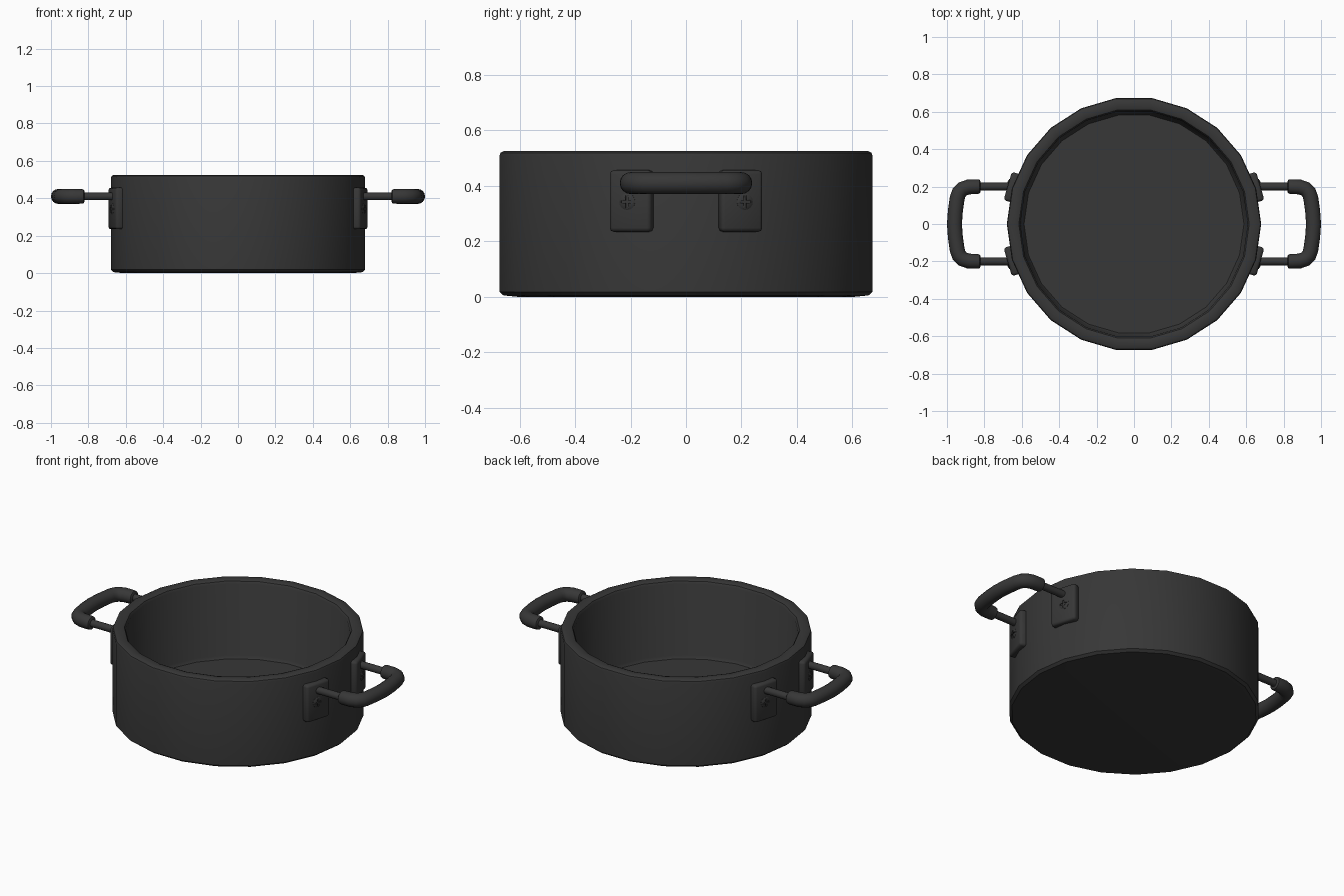
import bpy, bmesh, math
from mathutils import Vector, Matrix

if "Cube" in bpy.data.objects:
    bpy.data.objects.remove(bpy.data.objects["Cube"])

dark = bpy.data.materials.new("dark_metal")
dark.diffuse_color = (0.038, 0.038, 0.038, 1)
dark.use_nodes = True
dark.node_tree.nodes["Principled BSDF"].inputs["Base Color"].default_value = dark.diffuse_color


def finish(name, bm, mirror=None, angle=35):
    bmesh.ops.recalc_face_normals(bm, faces=bm.faces)
    me = bpy.data.meshes.new(name)
    bm.to_mesh(me)
    bm.free()
    ob = bpy.data.objects.new(name, me)
    bpy.context.collection.objects.link(ob)
    me.materials.append(dark)
    bpy.ops.object.select_all(action='DESELECT')
    ob.select_set(True)
    bpy.context.view_layer.objects.active = ob
    bpy.ops.object.shade_smooth_by_angle(angle=math.radians(angle))
    if mirror:
        add_mirror(ob, mirror)
    return ob


def add_mirror(ob, axes):
    m = ob.modifiers.new("mirror", 'MIRROR')
    m.use_axis = axes
    m.use_mirror_merge = False


def lathe(profile, n):
    """Revolve (radius, z) points about z; the end rings are capped."""
    bm = bmesh.new()
    rings = [[bm.verts.new((r * math.cos(2 * math.pi * i / n),
                            r * math.sin(2 * math.pi * i / n), z)) for i in range(n)]
             for r, z in profile]
    skin(bm, rings)
    return bm


def skin(bm, rings):
    n = len(rings[0])
    for a, b in zip(rings, rings[1:]):
        for i in range(n):
            j = (i + 1) % n
            bm.faces.new((a[i], a[j], b[j], b[i]))
    bm.faces.new(rings[0][::-1])
    bm.faces.new(rings[-1])


def tube(path, z, n=14):
    """Sweep a circle along (x, y, radius) points lying at height z."""
    bm = bmesh.new()
    pts = [Vector((x, y, z)) for x, y, r in path]
    rings = []
    for k, p in enumerate(pts):
        into = (p - pts[k - 1]).normalized() if k else Vector()
        out = (pts[k + 1] - p).normalized() if k < len(pts) - 1 else Vector()
        t = (into + out).normalized()
        side = Vector((-t.y, t.x, 0))
        rings.append([bm.verts.new(p + path[k][2] * (math.cos(a) * side + math.sin(a) * Vector((0, 0, 1))))
                      for a in (2 * math.pi * i / n for i in range(n))])
    skin(bm, rings)
    return bm


# Pot body: 22-sided shell with rounded rim
finish("pot_body", lathe([(0.615, 0), (0.665, 0.005), (0.68, 0.018), (0.68, 0.508), (0.676, 0.519),
                          (0.665, 0.525), (0.63, 0.525), (0.616, 0.52), (0.608, 0.507),
                          (0.599, 0.085), (0.588, 0.068)], 22))

# Frame of a mounting plate: local x points out of the pot wall
turn = Matrix.Rotation(2 * math.pi / 22, 4, 'Z')
quad = (True, True, False)

# Mounting plates
bm = bmesh.new()
bmesh.ops.create_cube(bm, size=1, matrix=turn @ Matrix.Translation((0.679, 0.005, 0.3455))
                      @ Matrix.Diagonal((0.052, 0.157, 0.222, 1)))
bmesh.ops.bevel(bm, geom=bm.edges[:], offset=0.014, segments=2, profile=0.5, affect='EDGES')
finish("mounting_plates", bm, quad, 50)

# Cross-head screws
place = turn @ Matrix.Translation((0.695, 0.014, 0.343)) @ Matrix.Rotation(math.pi / 2, 4, 'Y')
bm = lathe([(0.03, 0), (0.03, 0.011), (0.025, 0.014), (0.014, 0.017), (0.005, 0.018)], 16)
bm.transform(place)
screw = finish("screws", bm)
for k in (0, 1):
    bm = bmesh.new()
    bmesh.ops.create_cube(bm, size=1, matrix=place @ Matrix.Translation((0, 0, 0.018))
                          @ Matrix.Rotation(k * math.pi / 2, 4, 'Z')
                          @ Matrix.Diagonal((0.044, 0.01, 0.014, 1)))
    cutter = finish("slot_cutter", bm)
    cutter.hide_render = True
    cut = screw.modifiers.new("slot", 'BOOLEAN')
    cut.operation = 'DIFFERENCE'
    cut.solver = 'EXACT'
    cut.object = cutter
    bpy.context.view_layer.objects.active = screw
    bpy.ops.object.modifier_apply(modifier=cut.name)
    bpy.data.objects.remove(cutter)
add_mirror(screw, quad)

# Thin rods joining plates and grips
finish("handle_rods", tube([(0.655, 0.2, 0.021), (0.84, 0.2, 0.021)], 0.41), quad)

# Thick bowed grips, with slightly rounded ends
half = [(0.822, 0.2, 0.031), (0.826, 0.2, 0.037), (0.836, 0.2, 0.039), (0.885, 0.198, 0.04),
        (0.915, 0.188, 0.04), (0.935, 0.168, 0.04), (0.945, 0.14, 0.04), (0.955, 0.07, 0.04)]
path = half + [(0.96, 0, 0.04)] + [(x, -y, r) for x, y, r in reversed(half)]
finish("handle_grips", tube(path, 0.41, 16), (True, False, False))
